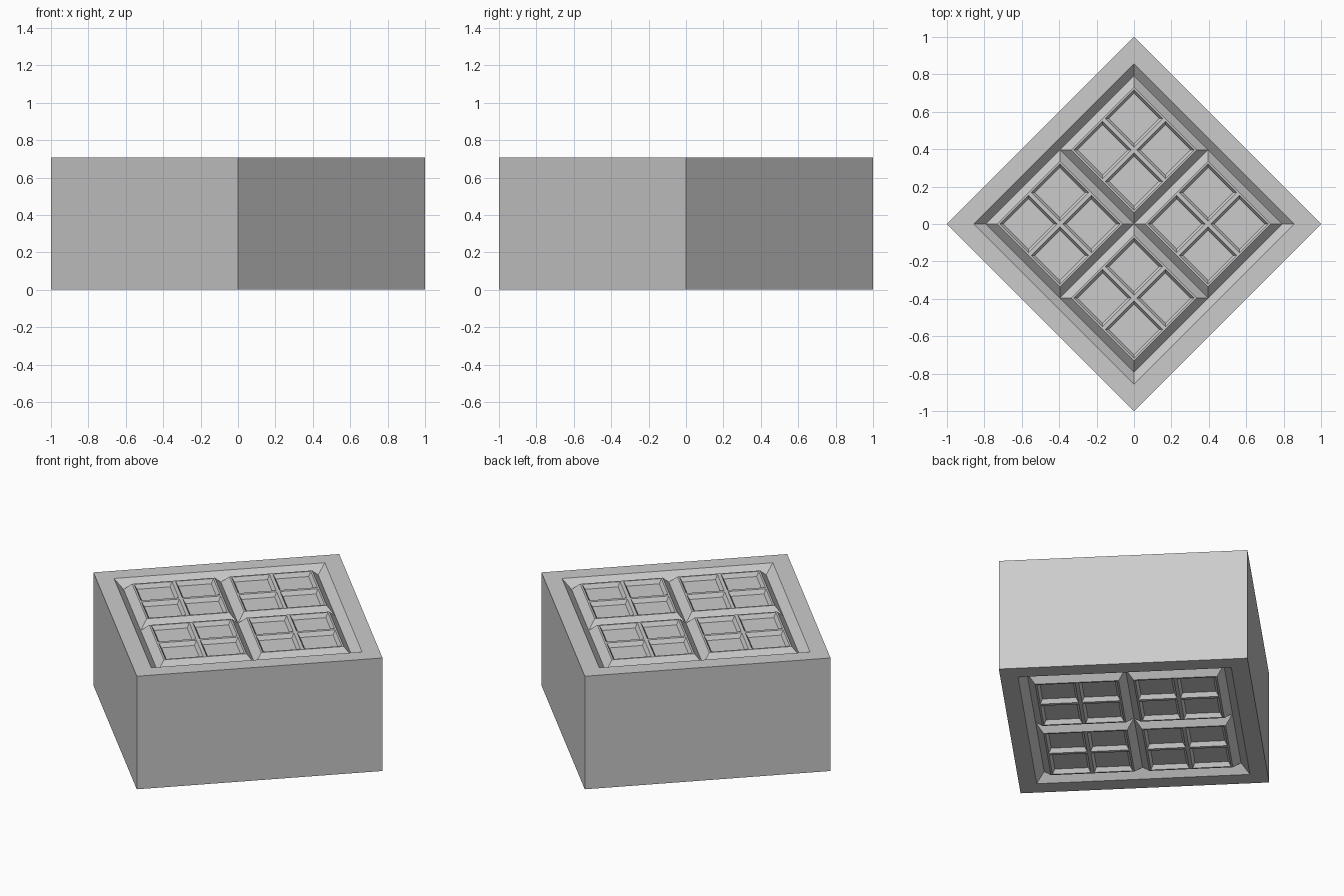
import bpy, bmesh
from math import radians, sqrt

if "Cube" in bpy.data.objects:
    bpy.data.objects.remove(bpy.data.objects["Cube"])

HALF = sqrt(0.5)          # half side of the block (corner lies at 1.0 once turned 45 degrees)
HEIGHT = 0.707
GROOVE, CELL = 0.05, 0.025  # depths of the grooves and of the small cells

bm = bmesh.new()


def square(cx, cy, r, z):
    """Four corner verts; positions are fractions of the half side."""
    return [bm.verts.new(((cx + sx * r) * HALF, (cy + sy * r) * HALF, z))
            for sx, sy in ((-1, -1), (1, -1), (1, 1), (-1, 1))]


def stack(cx, cy, steps, cap=False):
    """Join concentric squares (size, z) by rings of quads, optionally closing the last."""
    loops = [square(cx, cy, r, z) for r, z in steps]
    for a, b in zip(loops, loops[1:]):
        for i in range(4):
            j = (i + 1) % 4
            bm.faces.new((a[i], a[j], b[j], b[i]))
    if cap:
        bm.faces.new(loops[-1])


def quadrants(offset):
    return [(sx * offset, sy * offset) for sx in (-1, 1) for sy in (-1, 1)]


# plain outer walls
stack(0, 0, [(1, 0), (1, HEIGHT)])

# same coffered pattern on top and underside
for z, inward in ((HEIGHT, -1), (0, 1)):
    low, floor = z + inward * GROOVE, z + inward * CELL
    # flat frame with bevelled inner edge
    stack(0, 0, [(1, z), (0.858, z), (0.792, low)])
    for px, py in quadrants(0.396):
        # raised panel with bevelled sides
        stack(px, py, [(0.396, low), (0.336, z)])
        for cx, cy in quadrants(0.168):
            # bars around each sunken cell, then the cell itself
            stack(px + cx, py + cy,
                  [(0.168, z), (0.154, z), (0.134, floor)], cap=True)

bmesh.ops.remove_doubles(bm, verts=bm.verts, dist=0.0005)
bmesh.ops.recalc_face_normals(bm, faces=bm.faces)

mesh = bpy.data.meshes.new("coffered_block")
bm.to_mesh(mesh)
bm.free()
block = bpy.data.objects.new("coffered_block", mesh)
block.rotation_euler.z = radians(45)
bpy.context.collection.objects.link(block)
